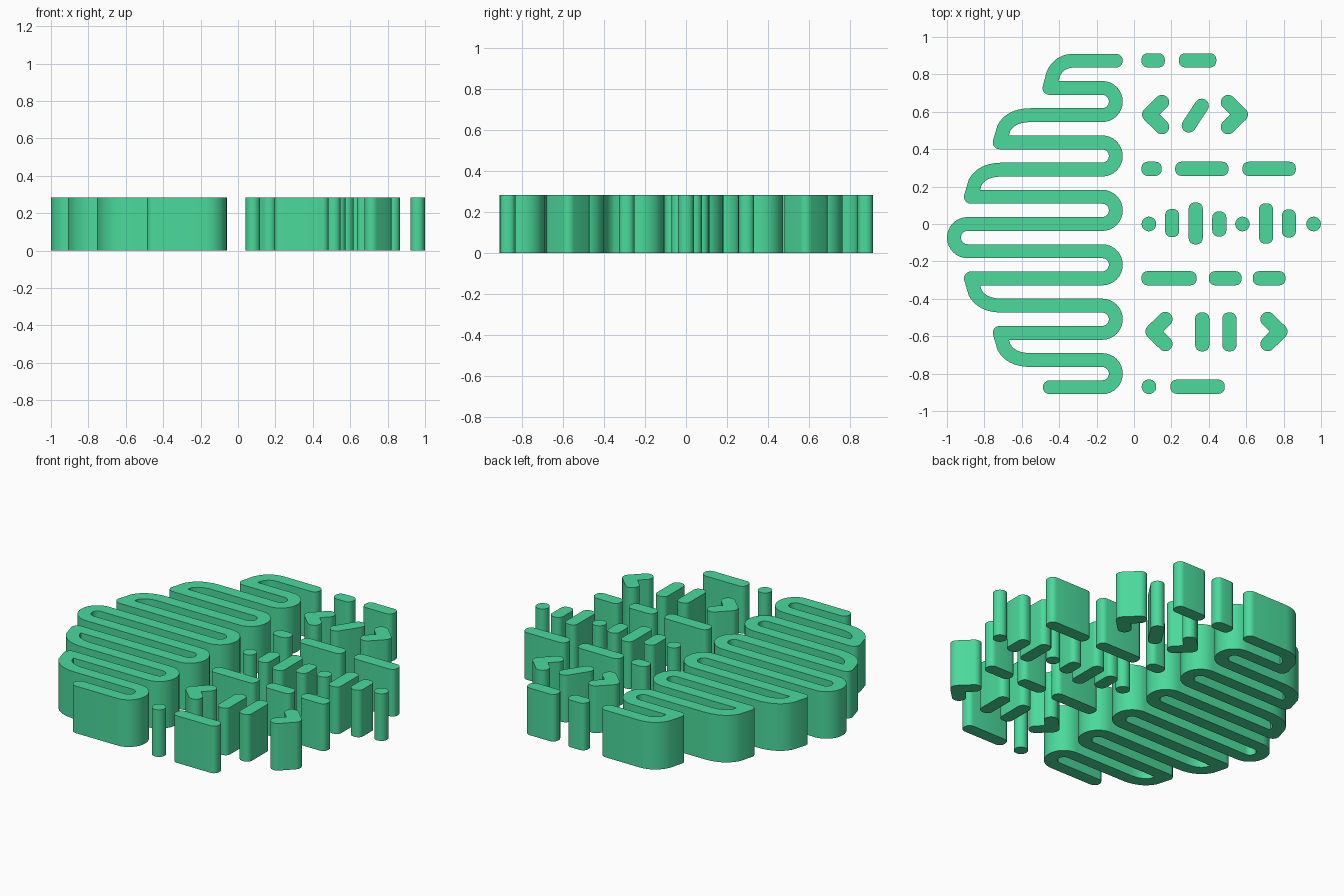
import bpy, bmesh
from math import cos, sin, pi, atan2
from mathutils import Vector

if "Cube" in bpy.data.objects:
    bpy.data.objects.remove(bpy.data.objects["Cube"])

HEIGHT = 0.285
HW = 0.038          # half width of every stroke
PITCH = 0.1455      # spacing of the rows

mat = bpy.data.materials.new("green")
mat.diffuse_color = (0.07, 0.70, 0.33, 1)
mat.use_nodes = True
mat.node_tree.nodes["Principled BSDF"].inputs["Base Color"].default_value = mat.diffuse_color


def arc(cx, cy, r, a0, a1, n=16):
    return [(cx + r * cos(a0 + (a1 - a0) * i / n), cy + r * sin(a0 + (a1 - a0) * i / n))
            for i in range(n + 1)]


def side(pts, hw):
    """Offset to the left of a path: round outer corners, mitred inner ones, round end cap."""
    out = []
    for i in range(1, len(pts)):
        d = (pts[i] - pts[i - 1]).normalized()
        n = Vector((-d.y, d.x))
        if i == 1:
            out.append(pts[0] + n * hw)
        if i == len(pts) - 1:
            a = atan2(n.y, n.x)
            out += [Vector(p) for p in arc(pts[i].x, pts[i].y, hw, a, a - pi, 12)[:-1]]
            break
        e = (pts[i + 1] - pts[i]).normalized()
        turn = atan2(d.cross(e), d.dot(e))
        if turn < -0.6:
            a = atan2(n.y, n.x)
            out += [Vector(p) for p in arc(pts[i].x, pts[i].y, hw, a, a + turn, 8)]
        else:
            m = (n + Vector((-e.y, e.x))).normalized()
            out.append(pts[i] + m * hw / cos(turn / 2))
    return out


def prism(name, outline):
    bm = bmesh.new()
    face = bm.faces.new([bm.verts.new((p[0], p[1], 0)) for p in outline])
    ext = bmesh.ops.extrude_face_region(bm, geom=[face])
    for v in ext["geom"]:
        if isinstance(v, bmesh.types.BMVert):
            v.co.z = HEIGHT
    bmesh.ops.recalc_face_normals(bm, faces=bm.faces)
    me = bpy.data.meshes.new(name)
    bm.to_mesh(me)
    bm.free()
    ob = bpy.data.objects.new(name, me)
    bpy.context.collection.objects.link(ob)
    me.materials.append(mat)
    bpy.context.view_layer.objects.active = ob
    bpy.ops.object.select_all(action='DESELECT')
    ob.select_set(True)
    bpy.ops.object.shade_smooth_by_angle(angle=0.6)


def stroke(name, path, hw=HW):
    pts = []
    for p in map(Vector, path):
        if not pts or (p - pts[-1]).length > 1e-4:
            pts.append(p)
    prism(name, side(pts, hw) + side(pts[::-1], hw))


def pill(name, x0, x1, y0, y1):
    """Rod with slightly squared rounded ends, filling the given bounds."""
    cx, cy, hx, hy = (x0 + x1) / 2, (y0 + y1) / 2, (x1 - x0) / 2, (y1 - y0) / 2
    r = min(hx, hy)
    out = []
    for i in range(32):
        c, s = cos((i + .5) * pi / 16), sin((i + .5) * pi / 16)
        k = 0.85 if abs(hx - hy) > .01 else 1.0
        sx, sy = (1 if c > 0 else -1), (1 if s > 0 else -1)
        out.append((cx + sx * (hx - r + r * abs(c) ** k), cy + sy * (hy - r + r * abs(s) ** k)))
    prism(name, out)


# Serpentine half: rows joined by round turns on the right, leaf-like turns on the left
def leaf(x, dx):
    P = [(0, 0), (.01, .08), (.045, PITCH), (dx, PITCH)]
    out = [(x, 0)]
    for i in range(11):
        t = .35 + .65 * i / 10
        w = [(1 - t) ** 3, 3 * t * (1 - t) ** 2, 3 * t * t * (1 - t), t ** 3]
        out.append((x + sum(a * p[0] for a, p in zip(w, P)), sum(a * p[1] for a, p in zip(w, P))))
    return out


row = [6 * PITCH - PITCH * i for i in range(13)]
lefts = [(-.452, .13), (-.718, .17), (-.872, .17), None, (-.872, .17), (-.718, .17)]
path = [(-.097, row[0])]
for k, l in enumerate(lefts):
    ya, yb = row[2 * k], row[2 * k + 1]
    if l is None:
        path += arc(-.89, (ya + yb) / 2, PITCH / 2, pi / 2, 3 * pi / 2)
    elif k < 3:
        path += [(x, yb + y) for x, y in reversed(leaf(*l))]
    else:
        path += [(x, ya - y) for x, y in leaf(*l)]
    path += arc(-.17, yb - PITCH / 2, PITCH / 2, pi / 2, -pi / 2)
path.append((-.45, row[12]))
stroke("serpentine_wall", path, .037)

# Horizontal dashes: row height, then x ranges
for y, spans in ((.875, [(.04, .165), (.24, .44)]),
                 (.295, [(.04, .148), (.22, .505), (.58, .865)]),
                 (-.29, [(.04, .335), (.40, .575), (.635, .81)]),
                 (-.87, [(.195, .485)])):
    for a, b in spans:
        pill("dash", a, b, y - HW, y + HW)

# Upright pills: centre x, centre y, half length
for x, y, h in ((.204, .005, .075), (.33, .003, .112), (.456, 0, .067), (.706, .003, .108),
                (.828, .003, .075), (.365, -.577, .104), (.51, -.577, .104)):
    pill("upright_pill", x - HW, x + HW, y - h, y + h)

# Round pegs
for x, y in ((.08, 0), (.58, 0), (.96, 0), (.08, -.87)):
    pill("round_peg", x - .039, x + .039, y - .039, y + .039)

# Chevrons: tip x, centre y, pointing direction
for x, y, s in ((.082, .585, 1), (.57, .585, -1), (.1, -.575, 1), (.782, -.575, -1)):
    stroke("chevron", [(x + s * .067, y + .066), (x, y), (x + s * .067, y - .066)], .039)

# Slanted bar
stroke("slanted_bar", [(.293, .527), (.362, .632)])
